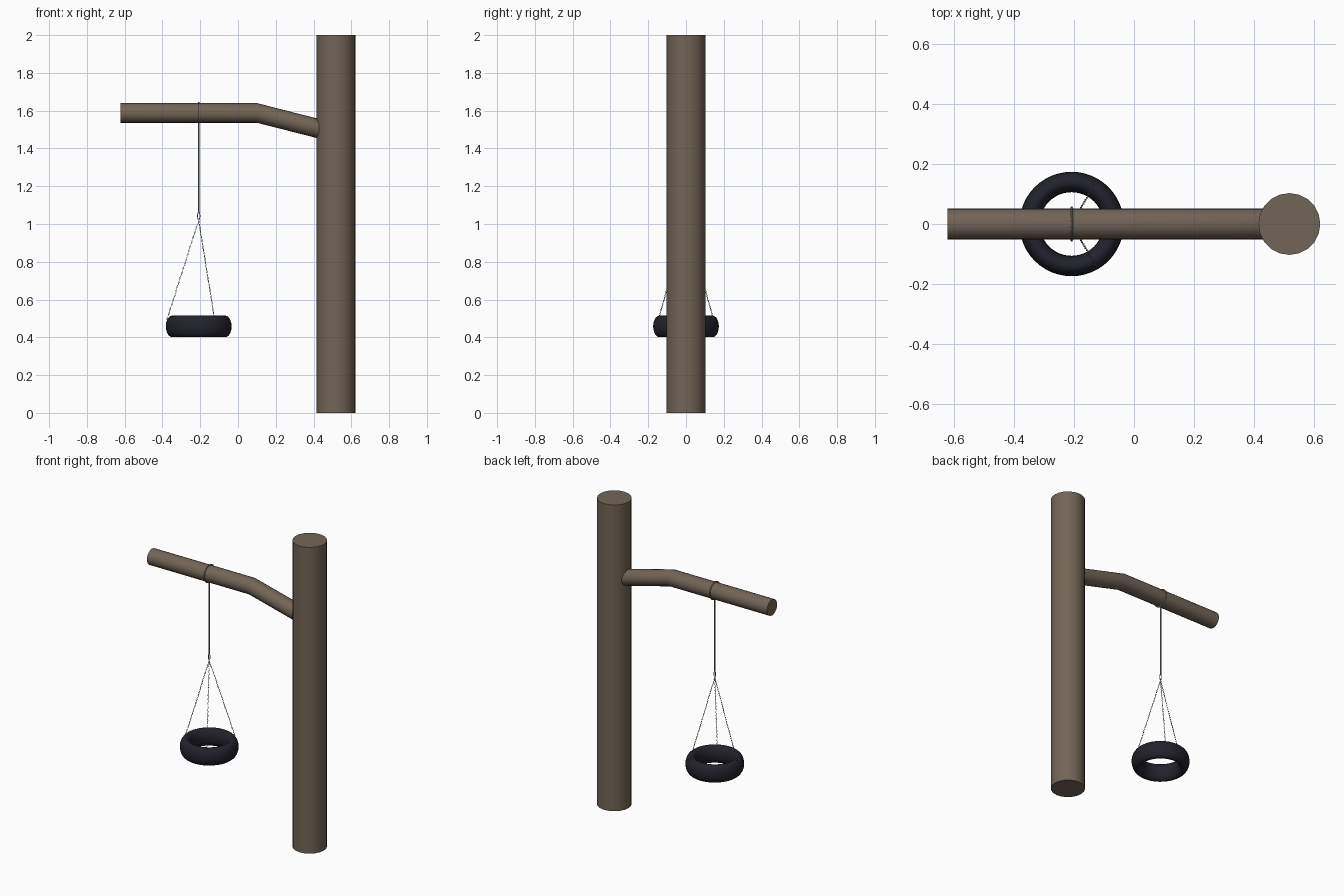
import bpy, bmesh, math
from mathutils import Vector, Matrix

if "Cube" in bpy.data.objects:
    bpy.data.objects.remove(bpy.data.objects["Cube"])

def material(name, rgb):
    m = bpy.data.materials.new(name)
    m.diffuse_color = (*rgb, 1)
    m.use_nodes = True
    m.node_tree.nodes["Principled BSDF"].inputs["Base Color"].default_value = m.diffuse_color
    return m

BARK = material("bark brown", (0.17, 0.13, 0.095))
RUBBER = material("tyre black", (0.016, 0.016, 0.026))
ROPE = material("rope tan", (0.24, 0.21, 0.16))
STEEL = material("chain grey", (0.32, 0.34, 0.36))

SWING_X = -0.208
APEX = Vector((SWING_X, 0, 1.02))

def finish(name, bm, mat):
    bmesh.ops.recalc_face_normals(bm, faces=bm.faces)
    mesh = bpy.data.meshes.new(name)
    bm.to_mesh(mesh)
    bm.free()
    mesh.materials.append(mat)
    obj = bpy.data.objects.new(name, mesh)
    bpy.context.collection.objects.link(obj)
    bpy.ops.object.select_all(action='DESELECT')
    obj.select_set(True)
    bpy.context.view_layer.objects.active = obj
    bpy.ops.object.shade_smooth_by_angle(angle=math.radians(40))
    return obj

def skin(bm, rings, closed=False):
    """Join rings of points with quads; cap the ends unless closed."""
    loops = [[bm.verts.new(p) for p in r] for r in rings]
    n = len(loops[0])
    pairs = list(zip(loops, loops[1:])) + ([(loops[-1], loops[0])] if closed else [])
    for a, b in pairs:
        for i in range(n):
            j = (i + 1) % n
            bm.faces.new((a[i], a[j], b[j], b[i]))
    if not closed:
        bm.faces.new(loops[0])
        bm.faces.new(loops[-1])

def torus(bm, matrix, major, minor, n, m):
    """Torus round local z; major = (rx, ry), minor = (radial, axial)."""
    rings = []
    for i in range(n):
        a = math.tau * i / n
        ring = []
        for k in range(m):
            t = math.tau * k / m
            r = minor[0] * math.cos(t)
            ring.append(matrix @ Vector(((major[0] + r) * math.cos(a),
                                         (major[1] + r) * math.sin(a),
                                         minor[1] * math.sin(t))))
        rings.append(ring)
    skin(bm, rings, closed=True)

def circle(n, r):
    return [(r * math.cos(math.tau * i / n), r * math.sin(math.tau * i / n)) for i in range(n)]

# Trunk
bm = bmesh.new()
skin(bm, [[(0.518 + x, y, z) for x, y in circle(20, 0.103)] for z in (0, 2)])
finish("trunk", bm, BARK)

# Bent branch running into the trunk
bm = bmesh.new()
path = [(-0.622, 1.588), (0.1, 1.588), (0.5, 1.486)]
skin(bm, [[(px, y, pz + z) for y, z in circle(20, 0.052)] for px, pz in path])
finish("branch", bm, BARK)

# Tyre lying flat
bm = bmesh.new()
torus(bm, Matrix.Translation((SWING_X, 0, 0.458)), (0.14, 0.14), (0.034, 0.0575), 48, 20)
finish("tyre", bm, RUBBER)

# Rope loop round the branch
bm = bmesh.new()
torus(bm, Matrix.Translation((SWING_X, 0, 1.588)) @ Matrix.Rotation(math.pi / 2, 4, 'Y'),
      (0.054, 0.054), (0.0045, 0.0045), 32, 8)
finish("rope_loop", bm, ROPE)

# Hanging rope
bm = bmesh.new()
skin(bm, [[(SWING_X + x, y, z) for x, y in circle(10, 0.0048)] for z in (1.062, 1.537)])
finish("rope", bm, ROPE)

# Shackle joining rope and chains
bm = bmesh.new()
torus(bm, Matrix.Translation((SWING_X, 0, 1.043)) @ Matrix.Rotation(math.pi / 2, 4, 'X'),
      (0.006, 0.021), (0.0025, 0.0025), 16, 6)
finish("shackle", bm, STEEL)

# Three chains of alternating links
LINKS = 44
for c, deg in enumerate((180, 60, -60)):
    a = math.radians(deg)
    end = Vector((SWING_X + 0.168 * math.cos(a), 0.168 * math.sin(a), 0.495))
    line = end - APEX
    turn = line.to_track_quat('Y', 'Z').to_matrix().to_4x4()
    bm = bmesh.new()
    for i in range(LINKS):
        place = Matrix.Translation(APEX + line * (i + 0.5) / LINKS)
        roll = Matrix.Rotation(math.pi / 2 * (i % 2), 4, 'Y')
        torus(bm, place @ turn @ roll, (0.0027, 0.0068), (0.0011, 0.0011), 10, 5)
    finish("chain_%d" % (c + 1), bm, STEEL)
